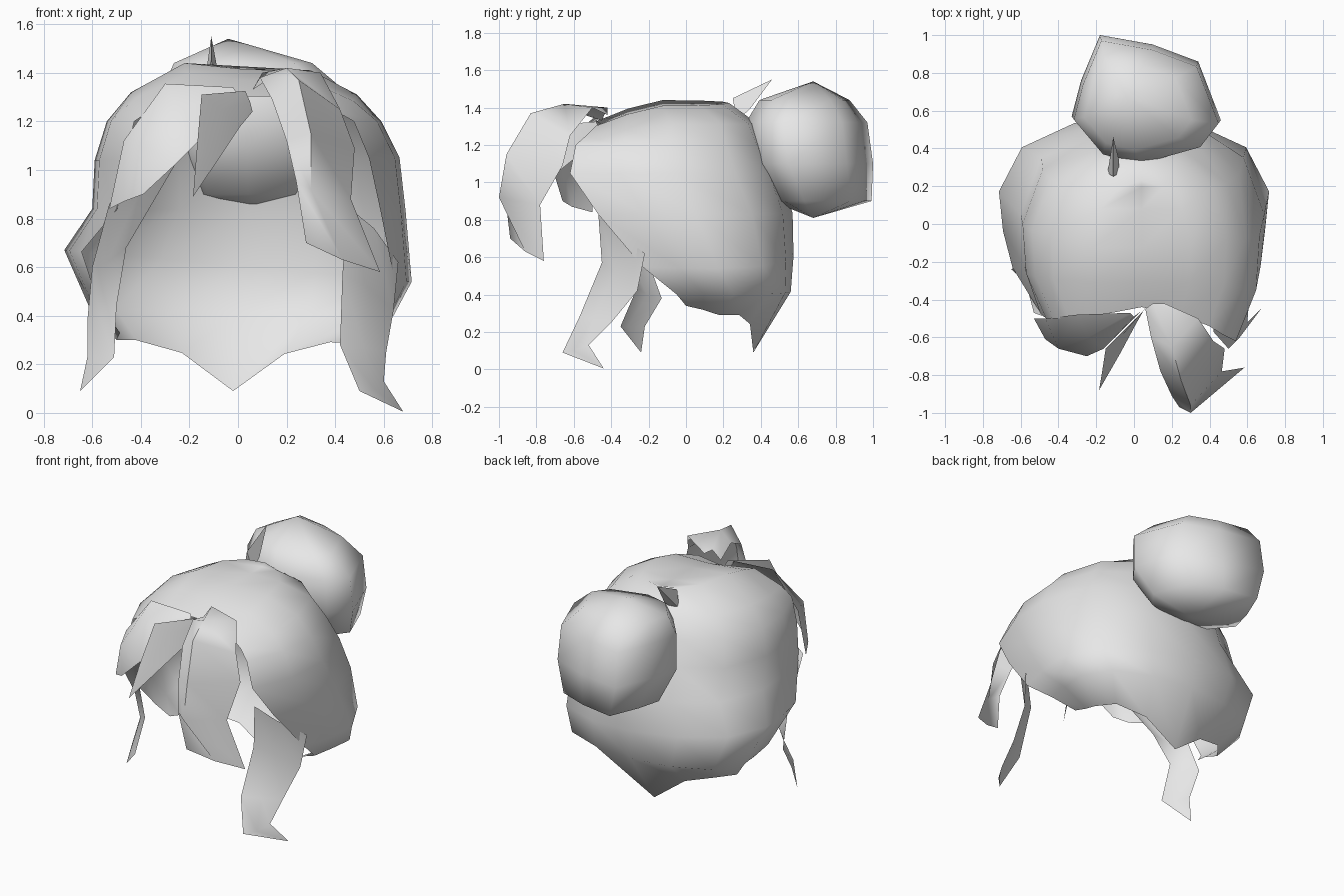
import bpy, bmesh, math
from mathutils import Vector

grey = bpy.data.materials.new("hair_grey")
grey.diffuse_color = (0.8, 0.8, 0.8, 1)


def make(name, verts, faces, angle=180):
    me = bpy.data.meshes.new(name)
    me.from_pydata([Vector(v) for v in verts], [], faces)
    bm = bmesh.new()
    bm.from_mesh(me)
    bmesh.ops.remove_doubles(bm, verts=bm.verts, dist=0.001)
    bmesh.ops.recalc_face_normals(bm, faces=bm.faces)
    bm.to_mesh(me)
    bm.free()
    me.materials.append(grey)
    ob = bpy.data.objects.new(name, me)
    bpy.context.collection.objects.link(ob)
    bpy.ops.object.select_all(action='DESELECT')
    ob.select_set(True)
    bpy.context.view_layer.objects.active = ob
    bpy.ops.object.shade_smooth_by_angle(angle=math.radians(angle))
    return ob


def grid_faces(rows, cols, wrap=False):
    n = cols if wrap else cols - 1
    return [(r * cols + c, r * cols + (c + 1) % cols,
             (r + 1) * cols + (c + 1) % cols, (r + 1) * cols + c)
            for r in range(rows - 1) for c in range(n)]


def lock(name, rows, tip=None):
    """Curved ribbon lofted through three-point rows, with an optional tip."""
    verts = [p for row in rows for p in row]
    faces = grid_faces(len(rows), 3)
    if tip:
        n = len(verts)
        verts.append(tip)
        faces += [(n - 3, n - 2, n), (n - 2, n - 1, n)]
    make(name, verts, faces, 65)


# Hair shell: horseshoe rings, open at the face
# left z, right z, left x, right x, front y, back y, width of the front rim
rings = [(0.30, 0.29, -0.50, 0.46, 0.00, 0.36, 1.0),
         (0.43, 0.40, -0.61, 0.64, -0.05, 0.56, 0.93),
         (0.67, 0.54, -0.715, 0.715, -0.23, 0.575, 0.9),
         (0.84, 0.83, -0.60, 0.69, -0.47, 0.57, 0.84),
         (1.04, 1.05, -0.59, 0.665, -0.62, 0.50, 0.8),
         (1.20, 1.20, -0.54, 0.59, -0.59, 0.43, 0.8),
         (1.32, 1.31, -0.44, 0.49, -0.54, 0.38, 0.8),
         (1.44, 1.41, -0.22, 0.30, -0.48, 0.23, 0.8)]
half = [(0.0, 0.0), (0.97, 0.24), (1.0, 0.5), (0.83, 0.79), (0.44, 0.95)]
hem = [0.05, 0.03, 0.0, 0.0, -0.05, -0.205]       # ragged lower edge
drop = [0.11, 0.045, 0, 0, 0, 0]                  # crown slopes to the hairline
verts = []
for k, (zl, zr, xl, xr, f, b, fu) in enumerate(rings):
    for i in range(11):
        j = min(i, 10 - i)
        u, v = half[j] if j < 5 else (0.0, 1.0)
        u = fu if j == 0 else u
        side = -1 if i < 5 else 1
        mid, wid = (xl + xr) / 2, (xr - xl) / 2
        front = max(f, -0.50) if i < 5 else f
        z = (zl + zr) / 2 + side * u * (zr - zl) / 2
        if k == 0:
            z += hem[j]
        if k >= 6:
            z -= drop[j] * (0.6 if k == 6 else 1)
        verts.append((mid + wid * u * side, front + (b - front) * v, z))
faces = grid_faces(len(rings), 11)
# crown patch across the top ring
top, n = 77, len(verts)
for i in range(5):
    a, c = Vector(verts[top + i]), Vector(verts[top + 10 - i])
    m = (a + c) / 2
    verts.append((m.x, m.y + (0.04 if i == 0 else 0), (a.z + c.z) / 2 - 0.012))
for i in range(4):
    faces += [(top + i, top + i + 1, n + i + 1, n + i),
              (n + i, n + i + 1, top + 9 - i, top + 10 - i)]
faces += [(top + 4, top + 5, n + 4), (n + 4, top + 5, top + 6)]
make("hair_shell", verts, faces)

# Bun: lumpy faceted ball sunk into the back of the shell
outline = [(0.46, 0.55), (0.34, 0.86), (0.10, 0.95), (-0.18, 1.0), (-0.28, 0.76),
           (-0.33, 0.57), (-0.17, 0.38), (0.04, 0.33), (0.36, 0.42)]
# z, scale, y shift
bun = [(0.90, 0.80, 0.06), (1.10, 1.0, 0.0), (1.32, 0.97, -0.02), (1.44, 0.72, -0.03)]
verts = [(0.05 + (x - 0.05) * s - (0.04 if z > 1.4 else 0), 0.66 + (y - 0.66) * s + dy, z)
         for z, s, dy in bun for x, y in outline]
m = len(outline)
faces = grid_faces(len(bun), m, True)
n = len(verts)
verts += [(0.12, 0.68, 0.81), (-0.04, 0.68, 1.54)]
for i in range(m):
    faces += [(n, (i + 1) % m, i), (n + 1, n - m + i, n - m + (i + 1) % m)]
make("bun", verts, faces)

# Large fringe lock sweeping over the right side
lock("right_fringe", [
    [(0.06, -0.45, 1.33), (0.10, -0.42, 1.40), (0.16, -0.42, 1.36)],
    [(0.09, -0.60, 1.38), (0.20, -0.65, 1.42), (0.34, -0.50, 1.40)],
    [(0.14, -0.78, 1.29), (0.25, -0.83, 1.37), (0.42, -0.62, 1.25)],
    [(0.20, -0.91, 1.12), (0.30, -0.96, 1.15), (0.48, -0.66, 1.09)],
    [(0.24, -0.97, 0.95), (0.30, -1.00, 0.92), (0.465, -0.78, 0.88)],
    [(0.28, -0.94, 0.70), (0.43, -0.86, 0.63), (0.585, -0.76, 0.58)]])

# Fringe locks on the left side
lock("left_fringe", [
    [(-0.02, -0.47, 1.34), (0.0, -0.49, 1.31), (0.04, -0.46, 1.25)],
    [(-0.30, -0.48, 1.355), (-0.24, -0.60, 1.26), (-0.16, -0.66, 1.12)],
    [(-0.47, -0.50, 1.12), (-0.40, -0.66, 1.10), (-0.25, -0.70, 1.03)],
    [(-0.53, -0.50, 0.84), (-0.47, -0.61, 0.87), (-0.39, -0.66, 0.90)]])
lock("centre_fringe", [
    [(0.03, -0.48, 1.325), (0.05, -0.46, 1.28), (0.06, -0.44, 1.24)],
    [(-0.15, -0.66, 1.31), (-0.07, -0.60, 1.25), (0.01, -0.53, 1.18)],
    [(-0.17, -0.79, 1.08), (-0.13, -0.75, 1.07), (-0.07, -0.68, 1.06)]],
    (-0.185, -0.88, 0.89))

# Long hanging locks beside the face
lock("right_side_lock", [
    [(0.45, -0.47, 0.85), (0.56, -0.40, 0.76), (0.66, -0.22, 0.62)],
    [(0.43, -0.45, 0.57), (0.53, -0.38, 0.52), (0.64, -0.26, 0.42)],
    [(0.42, -0.57, 0.28), (0.52, -0.50, 0.27), (0.61, -0.40, 0.25)],
    [(0.50, -0.66, 0.09), (0.56, -0.60, 0.10), (0.60, -0.52, 0.13)]],
    (0.68, -0.44, 0.005))
lock("left_side_lock", [
    [(-0.53, -0.47, 0.86), (-0.40, -0.52, 0.92), (-0.26, -0.54, 1.02)],
    [(-0.60, -0.21, 0.60), (-0.54, -0.31, 0.62), (-0.46, -0.37, 0.68)],
    [(-0.62, -0.13, 0.38), (-0.57, -0.21, 0.40), (-0.50, -0.26, 0.44)],
    [(-0.62, -0.22, 0.23), (-0.57, -0.31, 0.23), (-0.51, -0.35, 0.23)]],
    (-0.65, -0.24, 0.09))

# Stray wisp in front of the bun
make("wisp", [(-0.14, 0.27, 1.34), (-0.08, 0.27, 1.33), (-0.11, 0.25, 1.45),
              (-0.08, 0.34, 1.39), (-0.11, 0.46, 1.55)],
     [(0, 1, 2), (1, 3, 4, 2), (0, 2, 4), (0, 4, 3), (0, 3, 1)], 30)
